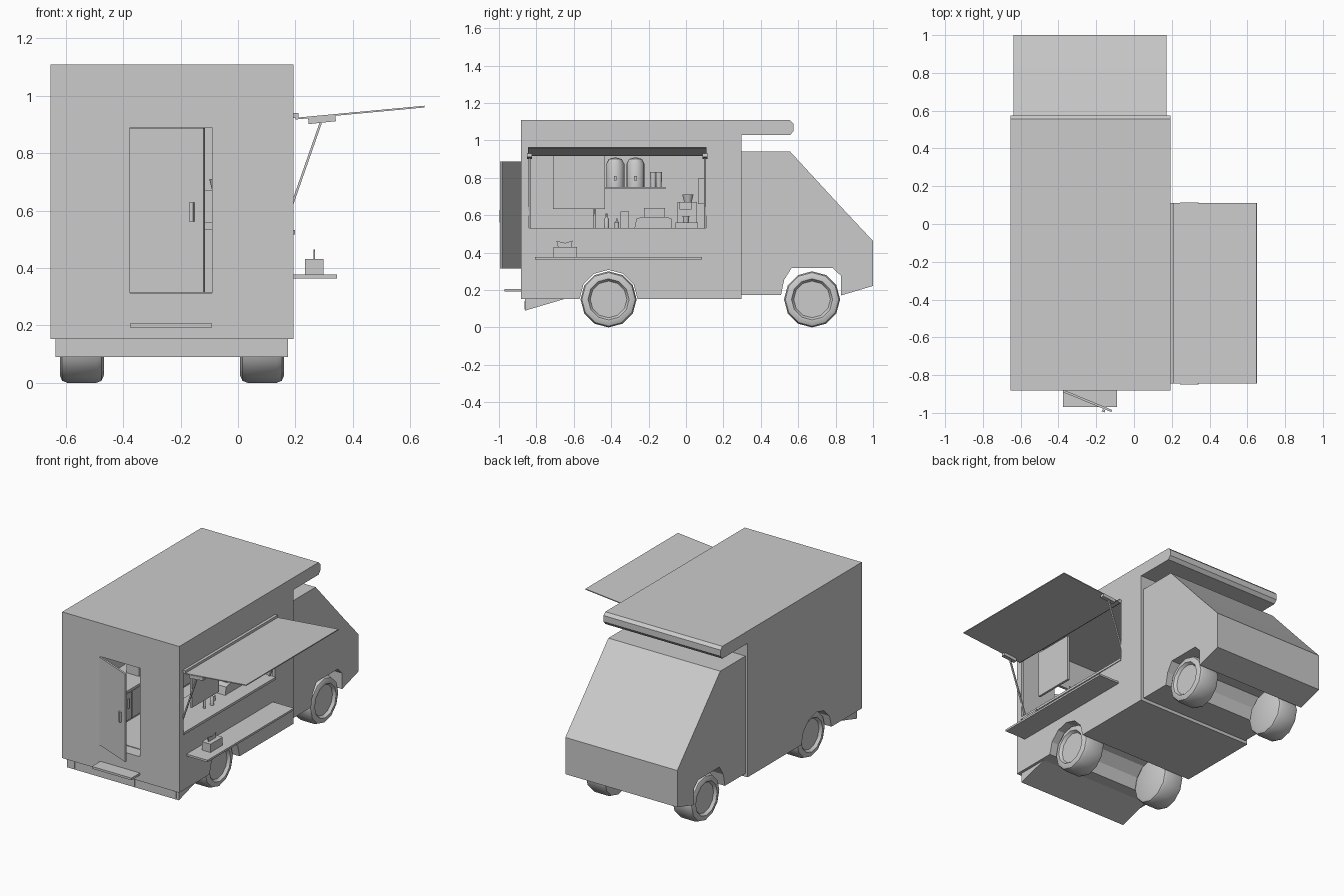
import bpy, bmesh, math
from mathutils import Vector, Matrix


def finish(name, bm):
    bmesh.ops.recalc_face_normals(bm, faces=bm.faces)
    me = bpy.data.meshes.new(name)
    bm.to_mesh(me)
    bm.free()
    ob = bpy.data.objects.new(name, me)
    bpy.context.collection.objects.link(ob)
    return ob


def box(name, x, y, z):
    bm = bmesh.new()
    size = Vector((x[1] - x[0], y[1] - y[0], z[1] - z[0]))
    mid = Vector((sum(x), sum(y), sum(z))) / 2
    bmesh.ops.create_cube(bm, size=1, matrix=Matrix.Translation(mid) @ Matrix.Diagonal((*size, 1)))
    return finish(name, bm)


def prism(name, pts, a, b, axis='x'):
    # x: points are (y, z); y: points are (x, z); z: points are (x, y)
    place = {'x': lambda p, t: (t, p[0], p[1]),
             'y': lambda p, t: (p[0], t, p[1]),
             'z': lambda p, t: (p[0], p[1], t)}[axis]
    bm = bmesh.new()
    f = bm.faces.new([bm.verts.new(place(p, a)) for p in pts])
    r = bmesh.ops.extrude_face_region(bm, geom=[f])
    d = Vector(place((0, 0), b - a))
    bmesh.ops.translate(bm, vec=d, verts=[v for v in r['geom'] if isinstance(v, bmesh.types.BMVert)])
    return finish(name, bm)


def bar(p, q, w):
    # quad outline for a thin plate from p to q
    p, q = Vector(p), Vector(q)
    n = (q - p).normalized()
    n = Vector((-n.y, n.x)) * w / 2
    return [p + n, q + n, q - n, p - n]


def lathe(name, prof, segs, origin, axis='z'):
    # profile is (radius, height along axis); end radii of 0 close the solid
    bm = bmesh.new()
    vs = [bm.verts.new((r, 0, h)) for r, h in prof]
    es = [bm.edges.new(e) for e in zip(vs, vs[1:])]
    bmesh.ops.spin(bm, geom=vs + es, cent=(0, 0, 0), axis=(0, 0, 1), angle=2 * math.pi, steps=segs, use_merge=True)
    bmesh.ops.remove_doubles(bm, verts=bm.verts, dist=1e-5)
    if axis == 'x':
        bmesh.ops.rotate(bm, verts=bm.verts, matrix=Matrix.Rotation(math.pi / 2, 3, 'Y'))
    bmesh.ops.translate(bm, vec=origin, verts=bm.verts)
    ob = finish(name, bm)
    bpy.context.view_layer.objects.active = ob
    ob.select_set(True)
    bpy.ops.object.shade_smooth_by_angle(angle=math.radians(40))
    ob.select_set(False)
    return ob


def cut(ob, cutter):
    m = ob.modifiers.new('cut', 'BOOLEAN')
    m.operation, m.solver, m.object = 'DIFFERENCE', 'EXACT', cutter
    bpy.context.view_layer.objects.active = ob
    bpy.ops.object.modifier_apply(modifier=m.name)
    bpy.data.objects.remove(cutter, do_unlink=True)


# Kitchen body with roof overhang and rear wheel arch
arch = [(-0.414 + 0.155 * math.cos(math.radians(a)), 0.153 + 0.155 * math.sin(math.radians(a)))
        for a in range(0, 181, 30)]
profile = [(-0.882, 0.153), (-0.882, 1.108), (0.557, 1.108), (0.575, 1.09), (0.575, 1.05), (0.557, 1.028),
           (0.297, 1.028), (0.297, 0.153)] + arch
body = prism('body', profile, -0.653, 0.193)
cut(body, box('room', (-0.635, 0.175), (-0.864, 0.279), (0.316, 1.09)))
cut(body, box('hatch', (0.1, 0.3), (-0.84, 0.107), (0.516, 0.94)))
cut(body, box('doorway', (-0.377, -0.091), (-1, -0.8), (0.312, 0.89)))

# Cab
prism('cab', [(0.29, 0.174), (0.29, 0.941), (0.556, 0.941), (0.824, 0.65), (1.0, 0.462), (1.0, 0.222),
              (0.829, 0.171), (0.829, 0.275), (0.785, 0.318), (0.565, 0.318), (0.525, 0.255), (0.508, 0.174)],
      -0.637, 0.172)

# Wheels and axles
for end, y in (('rear', -0.414), ('front', 0.674)):
    for side, x, s in (('right', 0.084, 1), ('left', -0.544, -1)):
        w = 0.0765
        tyre = [(0, -w), (0.125, -w), (0.143, -w + 0.008), (0.15, -w + 0.025), (0.15, w - 0.025),
                (0.143, w - 0.008), (0.125, w), (0.11, w), (0.098, w - 0.018), (0, w - 0.018)]
        lathe(f'{end}_{side}_wheel', [(r, h * s) for r, h in tyre], 12, (x, y, 0.15), 'x')

# Rear bumper, lights and plate
prism('rear_bumper', [(-0.86, 0.153), (-0.86, 0.09), (-0.647, 0.153)], -0.635, 0.175)
for n, x0, x1 in (('left_light', -0.62, -0.577), ('right_light', 0.112, 0.157), ('plate', -0.318, -0.143)):
    box(n, (x0, x1), (-0.863, -0.85), (0.097, 0.142))

# Rear door, handle, step
door = bar((-0.375, -0.884), (-0.118, -0.99), 0.012)
prism('door', door, 0.314, 0.888, 'z')
prism('door_handle', bar((-0.169, -0.986), (-0.154, -0.992), 0.012), 0.562, 0.628, 'z')
box('step', (-0.377, -0.091), (-0.97, -0.88), (0.192, 0.206))

# Awning, hinge, brackets and struts
prism('awning', bar((0.2, 0.92), (0.65, 0.962), 0.006), -0.845, 0.11, 'y')
box('awning_hinge', (0.192, 0.211), (-0.845, 0.11), (0.922, 0.94))
for y in (-0.836, 0.102):
    prism('awning_bracket', bar((0.245, 0.912), (0.34, 0.922), 0.022), y - 0.013, y + 0.013, 'y')
    prism('awning_strut', bar((0.288, 0.905), (0.155, 0.525), 0.008), y - 0.005, y + 0.005, 'y')

# Outside shelf with napkin box
box('serving_shelf', (0.193, 0.345), (-0.807, 0.085), (0.364, 0.377))
box('napkin_box', (0.234, 0.297), (-0.708, -0.583), (0.377, 0.431))
prism('napkin', [(-0.685, 0.431), (-0.692, 0.462), (-0.645, 0.452), (-0.607, 0.464), (-0.612, 0.431)], 0.263, 0.268)

# Serving counter and back cabinets
box('serving_counter', (-0.08, 0.198), (-0.84, 0.107), (0.516, 0.532))
box('counter_base', (-0.06, 0.175), (-0.84, 0.107), (0.316, 0.516))
box('back_cabinet', (-0.635, -0.43), (-0.75, 0.279), (0.316, 0.516))
box('back_worktop', (-0.635, -0.41), (-0.76, 0.279), (0.516, 0.532))
for i in range(4):
    y = -0.74 + i * 0.25
    box('cabinet_door', (-0.43, -0.42), (y, y + 0.24), (0.33, 0.505))
    box('cabinet_handle', (-0.42, -0.41), (y + 0.2, y + 0.212), (0.41, 0.47))

# Hanging menu board
box('menu_board', (0.15, 0.165), (-0.711, -0.433), (0.634, 0.94))

# High shelf with drink dispensers
box('high_shelf', (-0.635, -0.46), (-0.433, -0.11), (0.74, 0.752))
for y in (-0.378, -0.27):
    lathe('dispenser', [(0, 0.752), (0.048, 0.752), (0.048, 0.875), (0.035, 0.9), (0, 0.91)], 16, (-0.55, y, 0))
    box('dispenser_tap', (-0.505, -0.475), (y - 0.007, y + 0.007), (0.785, 0.81))
for y in (-0.175, -0.145):
    lathe('cup', [(0, 0.752), (0.014, 0.752), (0.018, 0.83), (0, 0.83)], 12, (-0.55, y, 0))

# Counter items: bottles, till, coffee machine, notice
for x, y, h in ((0.11, -0.425, 0.078), (0.08, -0.37, 0.05), (0.1, -0.49, 0.1)):
    r = 0.007 if h > 0.09 else 0.013
    lathe('bottle', [(0, 0.532), (r, 0.532), (r, 0.532 + h * 0.6), (0.005, 0.532 + h * 0.75),
                     (0.005, 0.532 + h), (0, 0.532 + h)], 12, (x, y, 0))
prism('till_base', [(-0.275, 0.532), (-0.265, 0.582), (-0.235, 0.59), (-0.1, 0.59), (-0.078, 0.582), (-0.075, 0.532)],
      -0.02, 0.1)
box('till_top', (-0.01, 0.08), (-0.225, -0.112), (0.59, 0.638))
box('coffee_base', (-0.115, 0.06), (-0.055, 0.065), (0.532, 0.56))
box('coffee_body', (-0.115, -0.03), (-0.045, 0.06), (0.56, 0.67))
box('coffee_head', (-0.115, 0.05), (-0.035, 0.03), (0.63, 0.67))
lathe('coffee_hopper', [(0, 0.67), (0.02, 0.67), (0.03, 0.71), (0, 0.71)], 12, (-0.07, 0.01, 0))
lathe('coffee_cup', [(0, 0.56), (0.014, 0.56), (0.018, 0.595), (0, 0.595)], 12, (0.02, 0, 0))
box('kettle_stand', (-0.56, -0.47), (-0.35, -0.305), (0.532, 0.62))
box('notice', (-0.01, 0.1), (0.064, 0.1), (0.66, 0.795))
